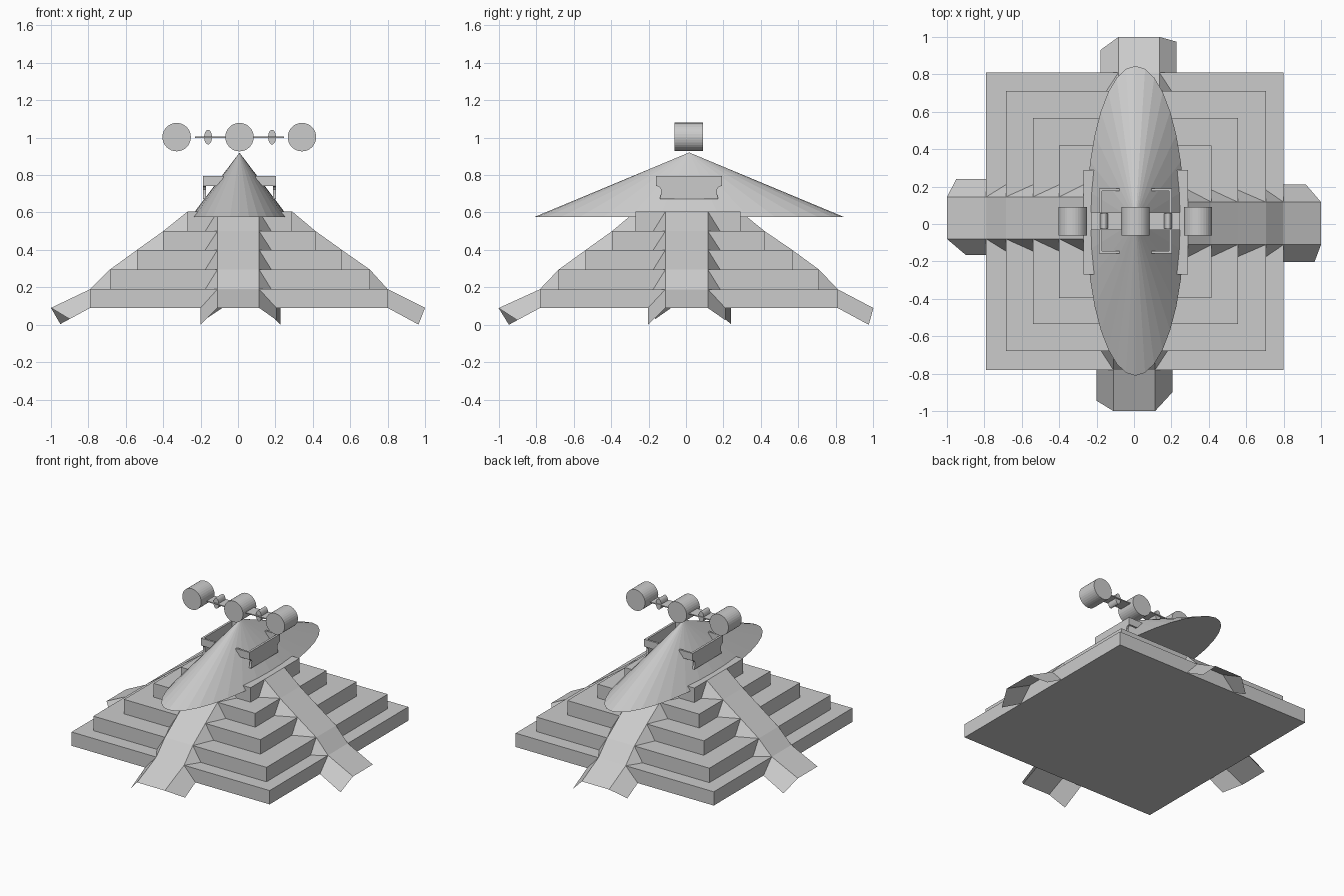
import bpy, bmesh, math
from mathutils import Matrix

if "Cube" in bpy.data.objects:
    bpy.data.objects.remove(bpy.data.objects["Cube"])

CX, CY = 0.008, 0.016


def finish(name, bm):
    bmesh.ops.remove_doubles(bm, verts=bm.verts, dist=1e-5)
    bmesh.ops.recalc_face_normals(bm, faces=bm.faces)
    me = bpy.data.meshes.new(name)
    bm.to_mesh(me)
    bm.free()
    ob = bpy.data.objects.new(name, me)
    bpy.context.collection.objects.link(ob)
    return ob


def box(name, x0, x1, y0, y1, z0, z1):
    bm = bmesh.new()
    m = Matrix.Translation(((x0 + x1) / 2, (y0 + y1) / 2, (z0 + z1) / 2)) @ \
        Matrix.Diagonal((x1 - x0, y1 - y0, z1 - z0, 1))
    bmesh.ops.create_cube(bm, size=1, matrix=m)
    return finish(name, bm)


def cone(name, r1, r2, depth, matrix, sides=32):
    bm = bmesh.new()
    bmesh.ops.create_cone(bm, cap_ends=True, segments=sides, radius1=r1,
                          radius2=r2, depth=depth, matrix=matrix)
    return finish(name, bm)


# Stepped pyramid: distance of each tier's wall on the four sides
HEIGHTS = [0.19, 0.295, 0.40, 0.50, 0.605]
LEFT = [0.79, 0.685, 0.54, 0.40, 0.27]
RIGHT = [0.80, 0.705, 0.555, 0.415, 0.29]
FRONT = [0.78, 0.68, 0.535, 0.395, 0.27]
BACK = [0.81, 0.71, 0.567, 0.42, 0.29]
for i, top in enumerate(HEIGHTS):
    base = HEIGHTS[i - 1] if i else 0.09
    box(f"pyramid_tier_{i + 1}", -LEFT[i], RIGHT[i], -FRONT[i], BACK[i], base, top)


# Ramps: open sheets with flared side skirts stepping down each tier
def ramp(name, place, dist, edges, tips):
    bm = bmesh.new()

    def face(*pts):
        bm.faces.new([bm.verts.new(place(*p)) for p in pts])

    path = [(1.0, 0.09)] + list(zip(dist, HEIGHTS))
    lo, hi = edges
    for k, ((d0, z0), (d1, z1)) in enumerate(zip(path, path[1:])):
        face((d0, lo, z0), (d0, hi, z0), (d1, hi, z1), (d1, lo, z1))
        for edge, sign, (td, tl) in zip(edges, (-1, 1), tips):
            if k == 0:
                tz = 0.09 - (td - d1) * 0.54
                face((d0, edge, z0), (d1, edge, z1), (d1, tl, 0.09), (td, tl, tz))
            else:
                face((d0, edge, z0), (d1, edge, z1), (d1, edge + sign * 0.065, z0))
    finish(name, bm)


ramp("left_ramp", lambda d, s, z: (-d, s, z), LEFT, (-0.08, 0.145),
     ((0.90, -0.165), (0.95, 0.24)))
ramp("right_ramp", lambda d, s, z: (d, s, z), RIGHT, (-0.11, 0.117),
     ((0.965, -0.203), (0.92, 0.21)))
ramp("front_ramp", lambda d, s, z: (s, -d, z), FRONT, (-0.11, 0.113),
     ((0.945, -0.20), (0.90, 0.205)))
ramp("back_ramp", lambda d, s, z: (s, d, z), BACK, (-0.083, 0.136),
     ((0.93, -0.18), (0.975, 0.227)))

# Wide oval roof cone
cone("oval_roof", 1, 0, 0.345,
     Matrix.Translation((CX, 0.017, 0.7475)) @ Matrix.Diagonal((0.262, 0.828, 1, 1)))

# Side brackets: notched panel with two arms reaching back into the roof
half = [(0.175, 0.795), (0.175, 0.742), (0.158, 0.737), (0.148, 0.722),
        (0.149, 0.70), (0.156, 0.672)]
outline = half + [(-y, z) for y, z in reversed(half)]
for label, s in (("left", -1), ("right", 1)):
    bm = bmesh.new()
    f = bm.faces.new([bm.verts.new((CX + s * 0.179, CY + y, z)) for y, z in outline])
    out = bmesh.ops.extrude_face_region(bm, geom=[f])
    for v in out["geom"]:
        if isinstance(v, bmesh.types.BMVert):
            v.co.x += s * 0.016
    finish(label + "_bracket_panel", bm)
    xa, xb = sorted((CX + s * 0.085, CX + s * 0.185))
    for end, t in (("front", -1), ("back", 1)):
        ya, yb = sorted((CY + t * 0.161, CY + t * 0.175))
        box(f"{label}_bracket_{end}_arm", xa, xb, ya, yb, 0.742, 0.795)

# Floating drums joined by a thin bar
turn = Matrix.Rotation(math.pi / 2, 4, "X")
for label, x in (("left", -0.328), ("middle", CX), ("right", 0.342)):
    cone(label + "_drum", 0.076, 0.076, 0.152,
         Matrix.Translation((x, 0.014, 1.003)) @ turn)
for label, x in (("left", -0.16), ("right", 0.182)):
    cone(label + "_spacer", 1, 1, 0.078, Matrix.Translation((x, 0.016, 1.003))
         @ Matrix.Diagonal((0.021, 1, 0.039, 1)) @ turn)
box("connecting_bar", -0.23, 0.245, -0.032, 0.062, 0.999, 1.006)
